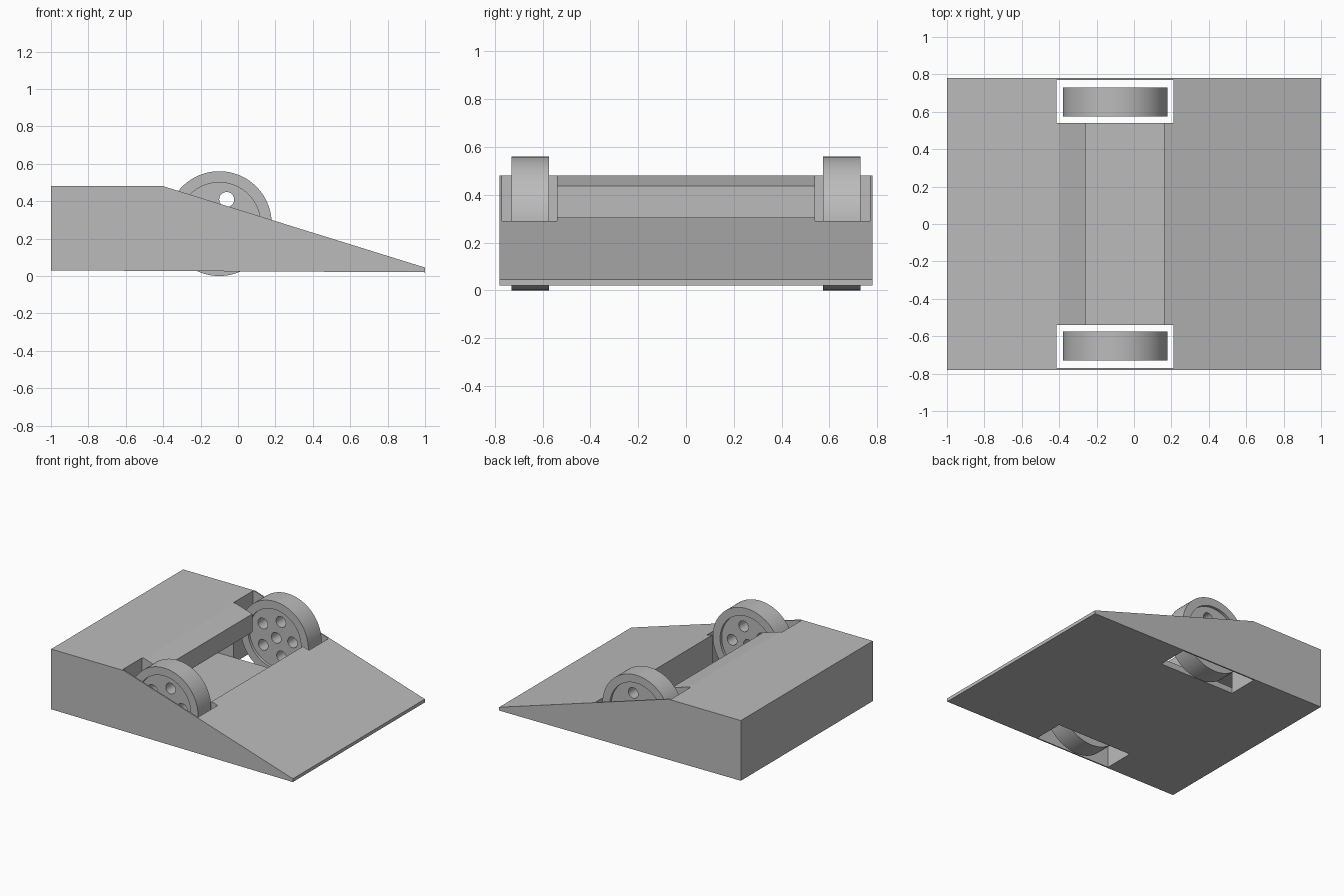
import bpy, bmesh, math
from mathutils import Matrix, Vector

if "Cube" in bpy.data.objects:
    bpy.data.objects.remove(bpy.data.objects["Cube"])

grey = bpy.data.materials.new("plain grey")
grey.use_nodes = True
grey.diffuse_color = (0.5, 0.5, 0.5, 1)
grey.node_tree.nodes["Principled BSDF"].inputs["Base Color"].default_value = (0.5, 0.5, 0.5, 1)


def add_object(name, bm):
    bmesh.ops.recalc_face_normals(bm, faces=bm.faces)
    mesh = bpy.data.meshes.new(name)
    bm.to_mesh(mesh)
    bm.free()
    mesh.materials.append(grey)
    obj = bpy.data.objects.new(name, mesh)
    bpy.context.collection.objects.link(obj)
    return obj


def prism(name, profile, y0, y1):
    """Extrude an (x, z) profile from y0 to y1."""
    bm = bmesh.new()
    face = bm.faces.new([bm.verts.new((x, y0, z)) for x, z in profile])
    new = bmesh.ops.extrude_face_region(bm, geom=[face])["geom"]
    bmesh.ops.translate(bm, vec=(0, y1 - y0, 0),
                        verts=[v for v in new if isinstance(v, bmesh.types.BMVert)])
    return add_object(name, bm)


def box(name, x0, x1, y0, y1, z0, z1):
    return prism(name, [(x0, z0), (x1, z0), (x1, z1), (x0, z1)], y0, y1)


def cylinder(name, x, z, radius, y0, y1, sides):
    bm = bmesh.new()
    place = Matrix.Translation(Vector((x, (y0 + y1) / 2, z))) @ Matrix.Rotation(math.pi / 2, 4, 'X')
    bmesh.ops.create_cone(bm, cap_ends=True, segments=sides, radius1=radius,
                          radius2=radius, depth=y1 - y0, matrix=place)
    return add_object(name, bm)


def cut(target, cutters):
    """Subtract each cutter, bake the result and discard the cutters."""
    for cutter in cutters:
        cutter.hide_render = True
        mod = target.modifiers.new("cut", 'BOOLEAN')
        mod.operation, mod.solver, mod.object = 'DIFFERENCE', 'EXACT', cutter
    bpy.context.view_layer.update()
    graph = bpy.context.evaluated_depsgraph_get()
    mesh = bpy.data.meshes.new_from_object(target.evaluated_get(graph))
    target.modifiers.clear()
    target.data = mesh
    for cutter in cutters:
        bpy.data.objects.remove(cutter)


# Wedge body with wheel slots, a top opening and a cavity under the deck
body = prism("wedge_body", [(-1, 0.03), (1, 0.02), (1, 0.045), (-0.4, 0.48), (-1, 0.48)], -0.78, 0.78)
floor, deck = 0.07, 0.3
cut(body, [
    box("slot_cutter_right", -0.415, 0.21, -0.77, -0.54, -1, 1),
    box("slot_cutter_left", -0.415, 0.21, 0.54, 0.77, -1, 1),
    prism("opening_cutter", [(-0.41, floor), (0.16, floor), (0.16, 1), (-0.26, 1),
                             (-0.26, deck), (-0.41, deck)], -0.6, 0.6),
    box("cavity_cutter", -0.95, -0.3, -0.54, 0.54, floor, deck),
])

# Wheels with recessed hubs, an axle hole and five round holes
cx, cz, radius = -0.1, 0.28, 0.28
for name, side in (("front_wheel", -1), ("back_wheel", 1)):
    y0, y1 = side * 0.652 - 0.078, side * 0.652 + 0.078
    wheel = cylinder(name, cx, cz, radius, y0, y1, 96)
    cutters = [cylinder("recess_cutter", cx, cz, 0.22, y0 - 0.1, y0 + 0.02, 64),
               cylinder("recess_cutter", cx, cz, 0.22, y1 - 0.02, y1 + 0.1, 64),
               cylinder("axle_cutter", cx, cz, 0.04, y0 - 0.2, y1 + 0.2, 32)]
    for i in range(5):
        a = math.radians(73 + 72 * i)
        cutters.append(cylinder("hole_cutter", cx + 0.135 * math.cos(a), cz + 0.135 * math.sin(a),
                                0.04, y0 - 0.2, y1 + 0.2, 32))
    cut(wheel, cutters)
    bpy.ops.object.select_all(action='DESELECT')
    wheel.select_set(True)
    bpy.context.view_layer.objects.active = wheel
    bpy.ops.object.shade_smooth_by_angle(angle=math.radians(30))
